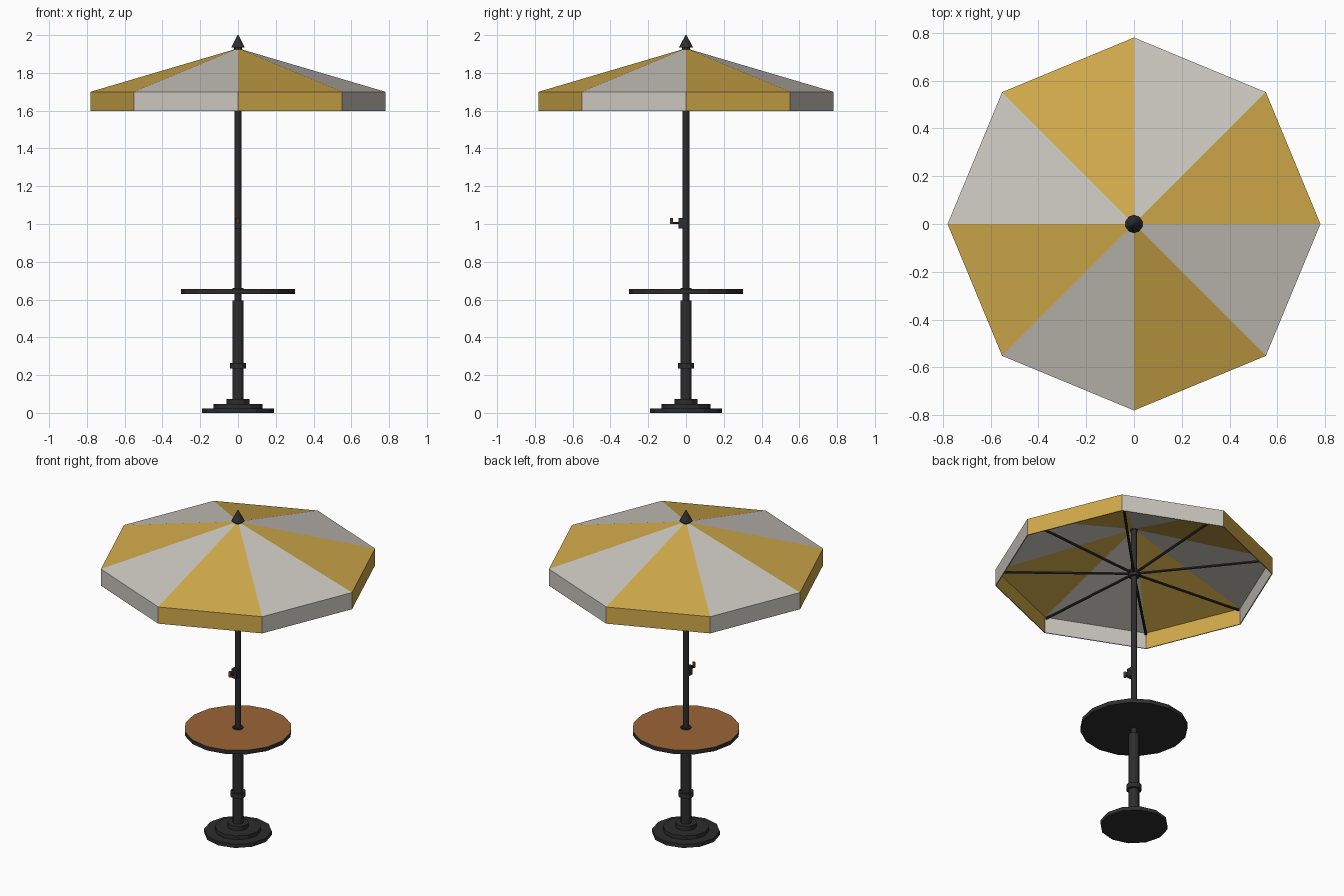
import bpy, bmesh, math
from mathutils import Vector

if "Cube" in bpy.data.objects:
    bpy.data.objects.remove(bpy.data.objects["Cube"])


def material(name, r, g, b):
    lin = [(c / 255 / 12.92 if c < 10 else ((c / 255 + 0.055) / 1.055) ** 2.4) for c in (r, g, b)]
    m = bpy.data.materials.new(name)
    m.diffuse_color = (*lin, 1)
    m.use_nodes = True
    m.node_tree.nodes["Principled BSDF"].inputs["Base Color"].default_value = m.diffuse_color
    return m


DARK = material("dark metal", 45, 45, 46)
GOLD = material("golden fabric", 208, 169, 74)
CREAM = material("pale fabric", 203, 199, 191)
WOOD = material("brown wood", 156, 100, 54)


def finish(bm, name, *mats):
    mesh = bpy.data.meshes.new(name)
    bm.to_mesh(mesh)
    bm.free()
    for m in mats:
        mesh.materials.append(m)
    ob = bpy.data.objects.new(name, mesh)
    bpy.context.collection.objects.link(ob)
    return ob


def rod(name, a, b, r1, r2=None, sides=12, mats=(DARK,)):
    """Cylinder or cone between two points."""
    a, b = Vector(a), Vector(b)
    bm = bmesh.new()
    bmesh.ops.create_cone(bm, cap_ends=True, segments=sides, radius1=r1,
                          radius2=r1 if r2 is None else r2, depth=(b - a).length)
    ob = finish(bm, name, *mats)
    ob.location = (a + b) / 2
    ob.rotation_mode = 'QUATERNION'
    d = (b - a).normalized()
    if d.z < 0.9999:
        ob.rotation_quaternion = d.to_track_quat('Z', 'Y')
    return ob


def post(name, z0, z1, r, r2=None, sides=12, mats=(DARK,)):
    return rod(name, (0, 0, z0), (0, 0, z1), r, r2, sides, mats)


# Stepped base and lower post
post("base_plate", 0, 0.023, 0.19, sides=12)
post("base_step", 0.023, 0.047, 0.13, sides=12)
post("base_socket", 0.047, 0.073, 0.06, sides=12)
post("lower_post", 0.07, 0.595, 0.03)
post("post_clamp", 0.235, 0.265, 0.043)
post("upper_pole", 0.59, 1.925, 0.0175)

# Table with a wooden upper face
table = post("table", 0.63, 0.655, 0.302, sides=16, mats=(DARK, WOOD))
for p in table.data.polygons:
    p.material_index = 1 if p.normal.z > 0.5 else 0
post("table_collar", 0.65, 0.662, 0.03)

# Crank: housing, arm and grip
bm = bmesh.new()
bmesh.ops.create_cube(bm, size=1)
bmesh.ops.scale(bm, vec=(0.034, 0.034, 0.055), verts=bm.verts)
finish(bm, "crank_housing", DARK).location = (0, -0.024, 1.003)
rod("crank_arm", (0, -0.035, 1.005), (0, -0.082, 1.005), 0.006, sides=8)
rod("crank_grip", (0, -0.077, 1.0), (0, -0.077, 1.032), 0.009, sides=8, mats=(WOOD,))

# Eight-panel canopy with hanging valance
N, R, Z_APEX, Z_RIM, Z_HEM = 8, 0.78, 1.93, 1.70, 1.597
bm = bmesh.new()
apex = bm.verts.new((0, 0, Z_APEX))
ring = [(math.cos(i * math.tau / N), math.sin(i * math.tau / N)) for i in range(N)]
rim = [bm.verts.new((R * x, R * y, Z_RIM)) for x, y in ring]
hem = [bm.verts.new((R * x, R * y, Z_HEM)) for x, y in ring]
for i in range(N):
    j = (i + 1) % N
    for verts in ((apex, rim[i], rim[j]), (rim[i], hem[i], hem[j], rim[j])):
        bm.faces.new(verts).material_index = i % 2
canopy = finish(bm, "canopy", GOLD, CREAM)
cloth = canopy.modifiers.new("cloth", 'SOLIDIFY')
cloth.thickness = 0.006
cloth.offset = -1

# Ribs from the hub to each corner
post("rib_hub", 1.615, 1.655, 0.03)
for x, y in ring:
    rod("rib", (0.02 * x, 0.02 * y, 1.637), (0.765 * x, 0.765 * y, 1.685), 0.008, sides=6)

# Finial
post("finial", 1.935, 2.0, 0.037, 0.003, sides=10)
post("finial_seat", 1.915, 1.935, 0.022, sides=10)
